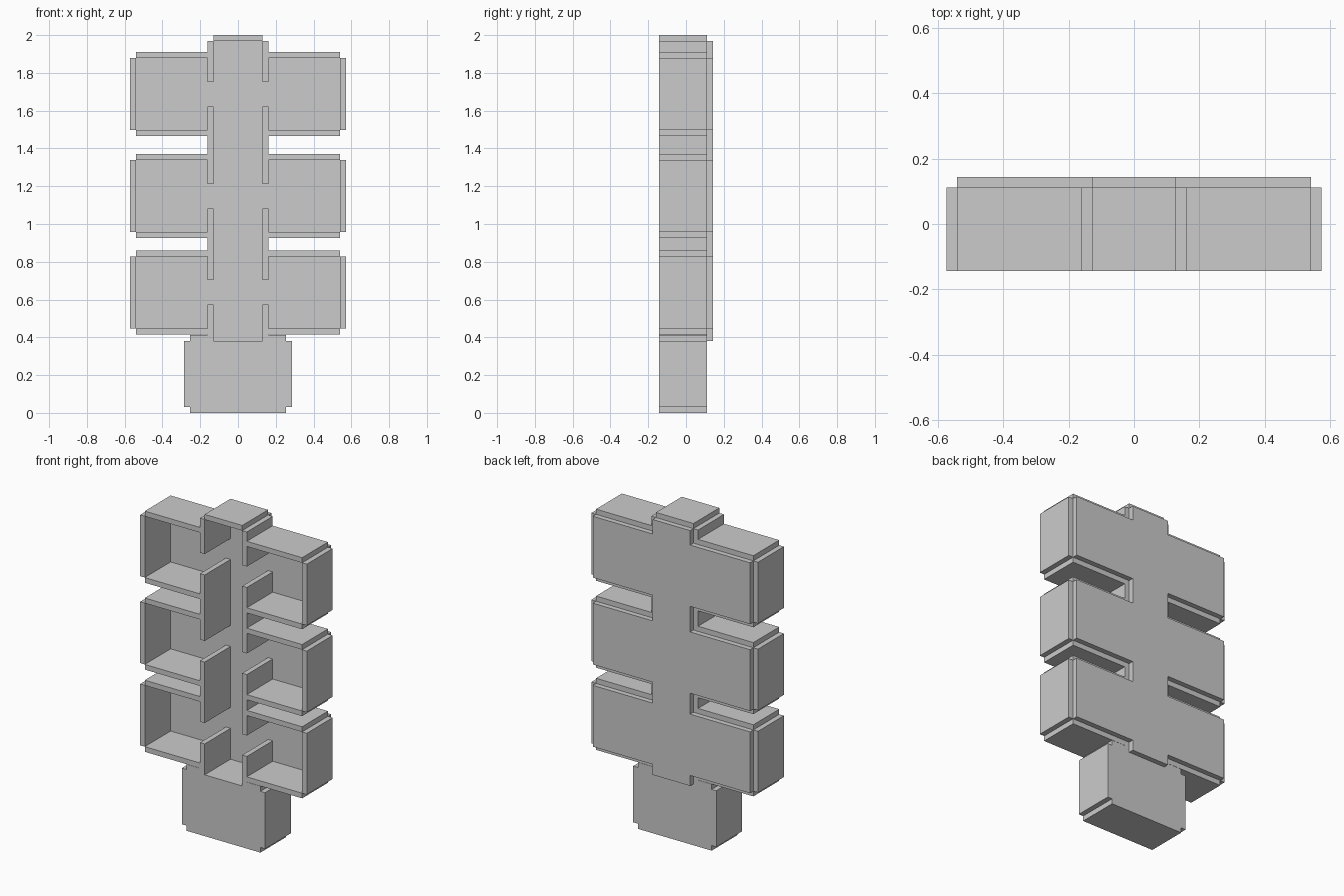
import bpy, bmesh

if "Cube" in bpy.data.objects:
    bpy.data.objects.remove(bpy.data.objects["Cube"])

T = 0.032                       # board thickness
Y0, Y1, Y2 = -0.143, 0.111, 0.143   # front, rear of boards, rear of back panel
SPINE, OUT = 0.129, 0.541       # inner half widths of spine and cubbies
CUBBIES = [(0.446, 0.827), (0.957, 1.338), (1.497, 1.878)]
BASE_TOP, SPINE_TOP = 0.381, 1.968


def extrude_profile(name, half, y0, y1):
    """Mirror a half outline (x, z), listed bottom to top, and extrude it along y."""
    pts = half + [(-x, z) for x, z in reversed(half)]
    bm = bmesh.new()
    face = bm.faces.new([bm.verts.new((x, y0, z)) for x, z in pts])
    ext = bmesh.ops.extrude_face_region(bm, geom=[face])
    moved = [v for v in ext["geom"] if isinstance(v, bmesh.types.BMVert)]
    bmesh.ops.translate(bm, verts=moved, vec=(0, y1 - y0, 0))
    bmesh.ops.recalc_face_normals(bm, faces=bm.faces)
    mesh = bpy.data.meshes.new(name)
    bm.to_mesh(mesh)
    bm.free()
    ob = bpy.data.objects.new(name, mesh)
    bpy.context.collection.objects.link(ob)
    return ob


def board(name, x0, x1, z0, z1):
    """Straight board running the full shelf depth."""
    bpy.ops.mesh.primitive_cube_add(
        size=1, location=((x0 + x1) / 2, (Y0 + Y1) / 2, (z0 + z1) / 2))
    ob = bpy.context.object
    ob.name = name
    ob.scale = (x1 - x0, Y1 - Y0, z1 - z0)
    return ob


def board_pair(name, x0, x1, z0, z1):
    board(name + "_right", x0, x1, z0, z1)
    board(name + "_left", -x1, -x0, z0, z1)


# Solid base block with notched corners
extrude_profile("base", [(0.254, 0), (0.254, T), (0.286, T),
                         (0.286, BASE_TOP), (SPINE, BASE_TOP)], Y0, Y1)
# Shoulders between the base and the lowest cubbies
board_pair("base_shoulder", SPINE, 0.254, BASE_TOP, BASE_TOP + T)

# One back panel for spine and cubbies
half = [(SPINE, BASE_TOP)]
for z0, z1 in CUBBIES:
    half += [(SPINE, z0), (OUT, z0), (OUT, z1), (SPINE, z1)]
half.append((SPINE, SPINE_TOP))
extrude_profile("back_panel", half, Y1, Y2)

# Cubby boards on both sides
for i, (z0, z1) in enumerate(CUBBIES, 1):
    board_pair(f"cubby_{i}_floor", SPINE + T, OUT, z0 - T, z0)
    board_pair(f"cubby_{i}_roof", SPINE + T, OUT, z1, z1 + T)
    board_pair(f"cubby_{i}_side", OUT, OUT + T, z0, z1)

# Spine walls, leaving an opening into each cubby
walls = [(BASE_TOP, 0.573), (0.703, 1.082), (1.213, 1.623), (1.753, SPINE_TOP)]
for i, (z0, z1) in enumerate(walls, 1):
    low = z0 + T if i == 1 else z0   # lowest wall stands on the shoulder
    board_pair(f"spine_wall_{i}", SPINE, SPINE + T, low, z1)

# Cap on top of the spine
board("spine_cap", -SPINE, SPINE, SPINE_TOP, 2.0)
